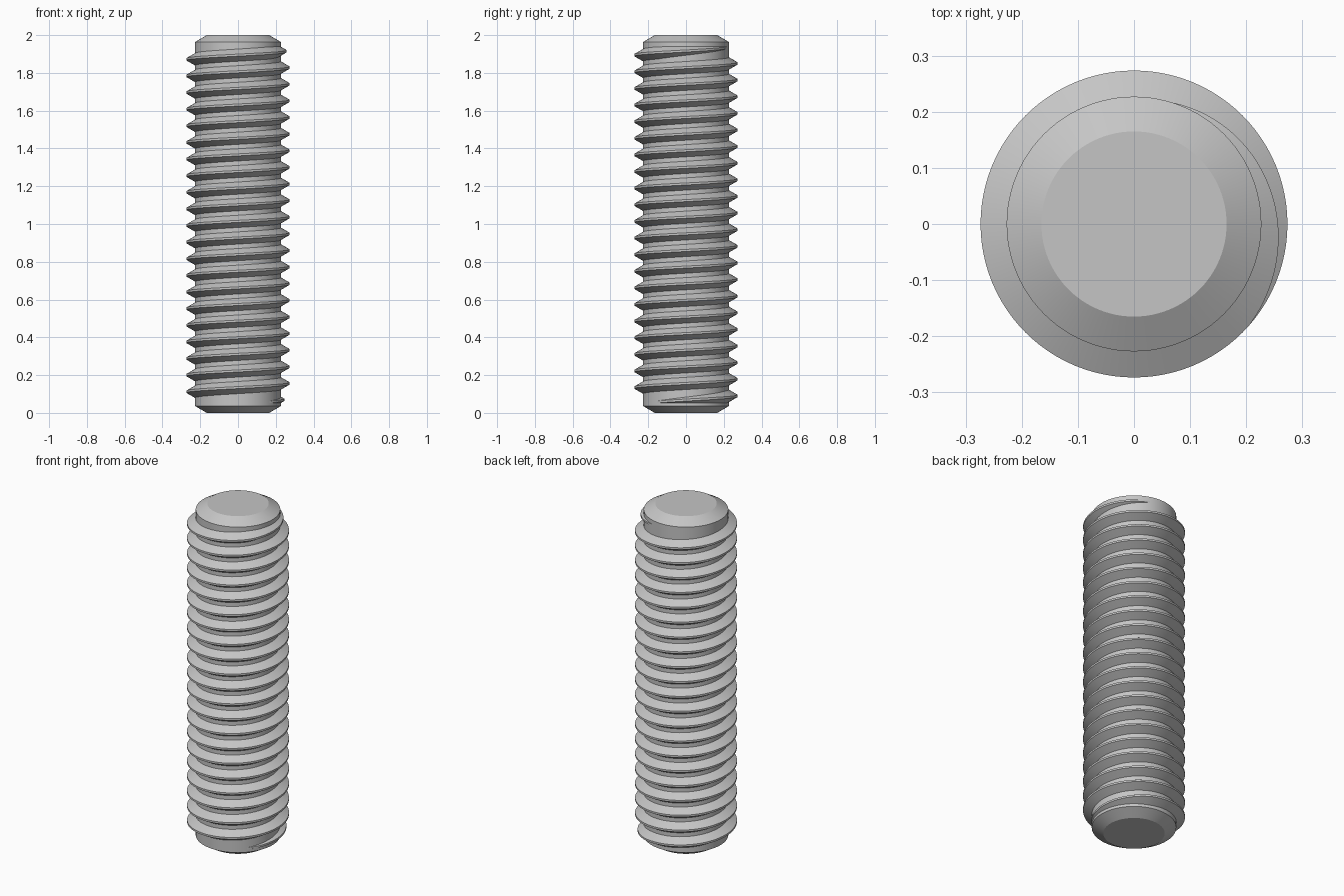
import bpy, bmesh
from math import pi, cos, sin, tan, radians

if "Cube" in bpy.data.objects:
    bpy.data.objects.remove(bpy.data.objects["Cube"], do_unlink=True)

LENGTH = 2.0
CORE_R, TIP_R, CHAMFER = 0.227, 0.165, 0.036
DEPTH, PITCH = 0.0465, 0.088
SIDES = 96                       # segments per turn
Z_AT_ZERO = 0.068                # crest height of the first turn at angle zero
START, END = -45, 21 * 360 + 75  # helix angles in degrees
FADE = 116                       # run-out length in degrees

steel = bpy.data.materials.new("steel_grey")
steel.use_nodes = True
GREY = (0.56, 0.56, 0.56, 1)
steel.diffuse_color = GREY
steel.node_tree.nodes["Principled BSDF"].inputs["Base Color"].default_value = GREY


def polar(r, angle, z):
    return (r * cos(angle), r * sin(angle), z)


def loft(name, rings):
    """Bridge closed rings of points in order and cap both ends."""
    bm = bmesh.new()
    loops = [[bm.verts.new(p) for p in ring] for ring in rings]
    for a, b in zip(loops, loops[1:]):
        n = len(a)
        for i in range(n):
            j = (i + 1) % n
            bm.faces.new((a[i], a[j], b[j], b[i]))
    bm.faces.new(loops[0])
    bm.faces.new(loops[-1])
    bmesh.ops.recalc_face_normals(bm, faces=bm.faces[:])
    mesh = bpy.data.meshes.new(name)
    bm.to_mesh(mesh)
    bm.free()
    mesh.materials.append(steel)
    obj = bpy.data.objects.new(name, mesh)
    bpy.context.collection.objects.link(obj)
    bpy.ops.object.select_all(action="DESELECT")
    obj.select_set(True)
    bpy.context.view_layer.objects.active = obj
    bpy.ops.object.shade_smooth_by_angle(angle=radians(25))
    return obj


# Core rod with chamfered ends
profile = [(TIP_R, 0), (CORE_R, CHAMFER), (CORE_R, LENGTH - CHAMFER), (TIP_R, LENGTH)]
loft("core_rod", [[polar(r, 2 * pi * i / SIDES, z) for i in range(SIDES)]
                  for r, z in profile])


# Helical thread: trapezoid tooth that sinks into the core at both ends
def tooth(deg):
    fade = min(1, (deg - START) / FADE, (END - deg) / FADE)
    sink = (DEPTH + 0.001) * (1 - fade)
    crest_r = CORE_R + DEPTH - sink
    root_r = CORE_R - 0.002 - sink
    crest_half = PITCH / 16
    root_half = crest_half + (crest_r - root_r) * tan(radians(30))
    z = Z_AT_ZERO + PITCH * deg / 360
    a = radians(deg)
    return [polar(root_r, a, z - root_half), polar(crest_r, a, z - crest_half),
            polar(crest_r, a, z + crest_half), polar(root_r, a, z + root_half)]


step = 360 / SIDES
count = round((END - START) / step)
loft("screw_thread", [tooth(START + i * step) for i in range(count + 1)])
